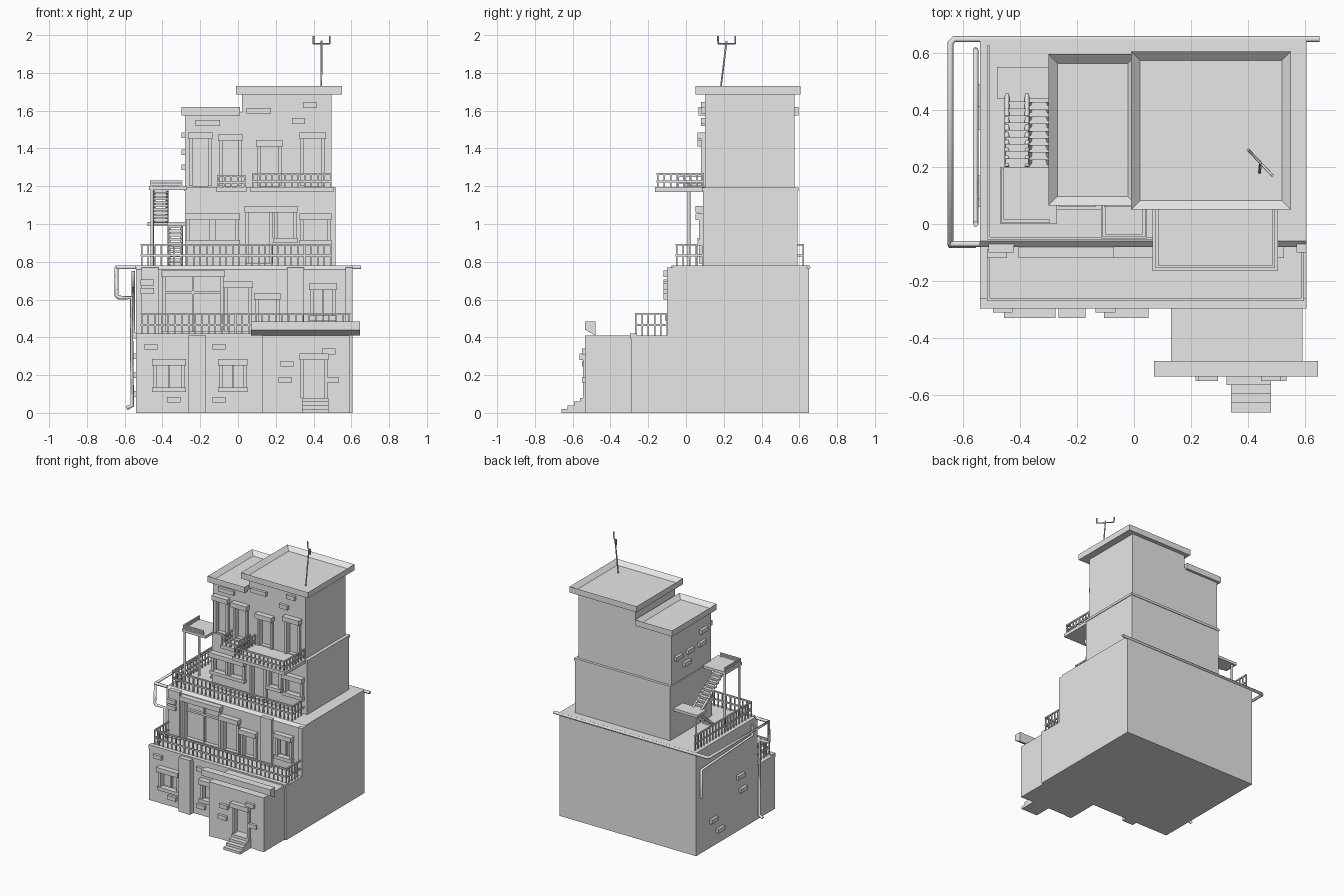
import bpy, bmesh
from mathutils import Vector

default_cube = bpy.data.objects.get("Cube")
if default_cube:
    bpy.data.objects.remove(default_cube)

plaster = bpy.data.materials.new("plain grey plaster")
plaster.use_nodes = True
GREY = (0.8, 0.8, 0.8, 1)
plaster.diffuse_color = GREY
plaster.node_tree.nodes["Principled BSDF"].inputs["Base Color"].default_value = GREY


def finish(name, bm):
    bmesh.ops.recalc_face_normals(bm, faces=bm.faces)
    mesh = bpy.data.meshes.new(name)
    bm.to_mesh(mesh)
    bm.free()
    mesh.materials.append(plaster)
    part = bpy.data.objects.new(name, mesh)
    bpy.context.collection.objects.link(part)
    return part


def add_box(bm, x, y, z):
    """Add a box spanning three (low, high) ranges."""
    verts = bmesh.ops.create_cube(bm, size=1)["verts"]
    for v in verts:
        v.co = Vector([lo + (hi - lo) * (c + 0.5) for c, (lo, hi) in zip(v.co, (x, y, z))])


def boxes(name, *spans):
    bm = bmesh.new()
    for span in spans:
        add_box(bm, *span)
    return finish(name, bm)


def around(middle, width):
    return (middle - width / 2, middle + width / 2)


def extrude_profile(name, profile, x):
    bm = bmesh.new()
    face = bm.faces.new([bm.verts.new((x[0], y, z)) for y, z in profile])
    moved = bmesh.ops.extrude_face_region(bm, geom=[face])["geom"]
    for v in moved:
        if isinstance(v, bmesh.types.BMVert):
            v.co.x = x[1]
    return finish(name, bm)


def tube(name, *paths, radius=0.01):
    curve = bpy.data.curves.new(name, "CURVE")
    curve.dimensions = "3D"
    curve.bevel_depth = radius
    curve.bevel_resolution = 1
    curve.use_fill_caps = True
    for path in paths:
        spline = curve.splines.new("POLY")
        spline.points.add(len(path) - 1)
        for point, co in zip(spline.points, path):
            point.co = (*co, 1)
    curve.materials.append(plaster)
    part = bpy.data.objects.new(name, curve)
    bpy.context.collection.objects.link(part)


def roof_tray(name, x, y, z, rim=0.045, depth=0.03):
    """Roof slab whose top sinks inside a sloping rim."""
    bm = bmesh.new()
    add_box(bm, x, y, z)
    bm.normal_update()
    top = max(bm.faces, key=lambda f: f.calc_center_median().z)
    bmesh.ops.inset_region(bm, faces=[top], thickness=rim, depth=-depth)
    return finish(name, bm)


def railing(name, path, z, height, gap=0.035):
    """Two rails and evenly spaced bars along axis-aligned corners."""
    bm = bmesh.new()
    t = 0.005
    for a, b in zip(path, path[1:]):
        a, b = Vector(a), Vector(b)
        x = (min(a.x, b.x) - t, max(a.x, b.x) + t)
        y = (min(a.y, b.y) - t, max(a.y, b.y) + t)
        for level in (z + height, z + height * 0.5):
            add_box(bm, x, y, (level - t * 2, level))
        count = max(1, round((b - a).length / gap))
        for i in range(count + 1):
            p = a.lerp(b, i / count)
            add_box(bm, around(p.x, t * 1.6), around(p.y, t * 1.6), (z, z + height))
    finish(name, bm)


def opening(name, wall, front, x, z, sill=True, bars=1):
    """Cut a recess in a front wall and trim it with jambs, lintel and sill."""
    cutter = boxes("cutter", (x, (front - 0.1, front + 0.03), z))
    cut = wall.modifiers.new("recess", "BOOLEAN")
    cut.object = cutter
    cut.solver = "EXACT"
    bpy.context.view_layer.objects.active = wall
    bpy.ops.object.modifier_apply(modifier=cut.name)
    bpy.data.objects.remove(cutter)
    proud = (front - 0.02, front + 0.02)
    spans = [(around(edge, 0.018), proud, z) for edge in x]
    wide = (x[0] - 0.015, x[1] + 0.015)
    spans.append((wide, (front - 0.04, front + 0.01), (z[1] - 0.01, z[1] + 0.025)))
    if sill:
        spans.append((wide, (front - 0.03, front + 0.01), (z[0] - 0.02, z[0] + 0.005)))
    for i in range(bars):
        middle = x[0] + (x[1] - x[0]) * (i + 1) / (bars + 1)
        spans.append((around(middle, 0.01), (front + 0.012, front + 0.03), z))
    boxes(name, *spans)


def front_bricks(name, wall_y, spots, width=0.07):
    boxes(name, *[(around(x, width), (wall_y - 0.02, wall_y + 0.01), around(z, 0.03)) for x, z in spots])


def side_bricks(name, wall_x, spots):
    boxes(name, *[((wall_x - 0.02, wall_x + 0.01), around(y, 0.08), around(z, 0.03)) for y, z in spots])


# Main walls
BASE, SECOND, THIRD, FOURTH = -0.29, -0.08, 0.09, 0.1
terrace, deck, ledge = 0.41, 0.78, 1.19
base = extrude_profile("lower_storeys", [(BASE, 0), (0.65, 0), (0.65, deck), (-0.06, deck),
                       (SECOND, deck - 0.02), (SECOND, terrace), (BASE, terrace)], (-0.54, 0.605))
third = boxes("third_storey", ((-0.28, 0.515), (THIRD, 0.59), (deck - 0.01, ledge)))
left_top = boxes("upper_left_room", ((-0.28, 0.03), (FOURTH, 0.575), (ledge - 0.01, 1.59)))
right_top = boxes("upper_right_room", ((0.02, 0.495), (FOURTH, 0.575), (ledge - 0.01, 1.7)))
roof_tray("left_roof", (-0.3, 0.01), (0.065, 0.595), (1.575, 1.62))
roof_tray("right_roof", (-0.01, 0.55), (0.05, 0.605), (1.685, 1.73))

# Entrance block, canopy and steps
porch = boxes("entrance_block", ((0.13, 0.59), (-0.53, BASE + 0.01), (0, terrace)))
opening("entrance_door", porch, -0.525, (0.34, 0.465), (0.08, 0.29), sill=False, bars=0)
boxes("entrance_trim", ((0.13, 0.185), (-0.535, -0.5), (0, terrace)),
      ((0.525, 0.59), (-0.535, -0.5), (0, terrace)), ((0.13, 0.59), (-0.535, -0.5), (0.38, terrace)))
extrude_profile("canopy", [(-0.535, 0.44), (-0.48, terrace), (-0.48, 0.485), (-0.535, 0.485)], (0.07, 0.645))
boxes("entrance_steps", *[((0.34, 0.48), (-0.66 + i * 0.033, -0.52), (i * 0.02, i * 0.02 + 0.02))
                          for i in range(4)])

# Pilasters and edge trims
boxes("pilasters", ((-0.265, -0.17), (-0.33, BASE), (0, terrace)),
      ((-0.51, -0.42), (-0.1, SECOND + 0.01), (terrace, deck - 0.01)),
      ((0.26, 0.35), (-0.1, SECOND + 0.01), (terrace, deck - 0.01)),
      ((0.57, 0.605), (-0.1, SECOND + 0.01), (terrace, deck - 0.01)))
boxes("terrace_edge", ((-0.54, 0.605), (BASE - 0.006, BASE + 0.03), (terrace - 0.02, terrace + 0.01)))
boxes("ledge_trim", ((-0.285, 0.52), (THIRD - 0.005, 0.595), (ledge - 0.015, ledge + 0.003)))

# Windows and doors, storey by storey
for i, x in enumerate(((-0.44, -0.29), (-0.09, 0.035))):
    opening(f"ground_window_{i}", base, BASE, x, (0.13, 0.26))
for i, (x, z, bars) in enumerate((((-0.39, -0.085), (0.43, 0.73), 1), ((-0.065, 0.065), (0.43, 0.67), 0),
                                  ((0.1, 0.21), (0.43, 0.61), 0), ((0.39, 0.51), (0.51, 0.66), 1))):
    opening(f"second_window_{i}", base, SECOND, x, z, sill=z[0] > 0.5, bars=bars)
boxes("big_window_crossbar", ((-0.39, -0.085), (SECOND + 0.01, SECOND + 0.03), (0.63, 0.645)))
for i, (x, z) in enumerate((((-0.265, -0.145), (0.91, 1.03)), ((-0.125, -0.005), (0.91, 1.03)),
                            ((0.05, 0.175), (0.79, 1.07)), ((0.2, 0.3), (0.92, 1.07)),
                            ((0.34, 0.48), (0.91, 1.03)))):
    opening(f"third_window_{i}", third, THIRD, x, z, sill=z[0] > 0.8, bars=0)
for i, (x, top) in enumerate((((-0.25, -0.15), 1.46), ((-0.09, 0.01), 1.45),
                              ((0.11, 0.22), 1.42), ((0.34, 0.45), 1.46))):
    wall = left_top if x[0] < 0 else right_top
    opening(f"top_door_{i}", wall, FOURTH, x, (ledge + 0.01, top), sill=False, bars=0)

# Raised bricks
front_bricks("ground_bricks", BASE, ((-0.46, 0.35), (-0.34, 0.07), (-0.1, 0.35), (-0.1, 0.07)))
front_bricks("entrance_bricks", -0.53, ((0.26, 0.26), (0.25, 0.175), (0.48, 0.325), (0.5, 0.175)))
front_bricks("second_bricks", -0.1, ((-0.48, 0.69), (-0.48, 0.645)))
front_bricks("top_bricks", FOURTH, ((0.38, 1.63), (0.32, 1.545)))
front_bricks("top_long_bricks", FOURTH, ((-0.16, 1.535), (0.11, 1.6)), width=0.13)
side_bricks("side_bricks", -0.54, ((0.45, 0.2), (0.37, 0.1), (0.13, 0.41), (0.1, 0.3)))
side_bricks("upper_side_bricks", -0.28, ((0.2, 1.47), (0.22, 1.38), (0.36, 1.38), (0.5, 1.38), (0.4, 1.3)))

# Balconies and railings
boxes("balconies", ((0.065, 0.505), (-0.165, FOURTH), (1.17, 1.195)),
      ((-0.115, 0.045), (-0.05, FOURTH), (1.17, 1.195)))
railing("large_balcony_rail", [(0.08, THIRD), (0.08, -0.15), (0.49, -0.15), (0.49, THIRD)], ledge, 0.08)
railing("small_balcony_rail", [(-0.105, THIRD), (-0.105, -0.04), (0.035, -0.04), (0.035, THIRD)], ledge, 0.07)
railing("terrace_rail", [(-0.51, -0.1), (-0.51, -0.265), (0.59, -0.265), (0.59, -0.1)], terrace, 0.12)
railing("deck_rail", [(-0.51, 0.62), (-0.51, -0.05), (0.49, -0.05), (0.49, THIRD)], deck, 0.115)

# Outside staircase with two landings
boxes("stair_landings", ((-0.47, -0.27), (0, 0.2), (1.18, 1.2)), ((-0.48, -0.27), (0.44, 0.55), (0.99, 1.01)))
steps = []
for i in range(10):
    y = 0.2 + i * 0.025
    low, high = deck + i * 0.022, 1.18 - i * 0.019
    steps.append(((-0.37, -0.3), (y, y + 0.03), (low, low + 0.015)))
    steps.append(((-0.45, -0.37), (y, y + 0.03), (high - 0.015, high)))
boxes("stair_treads", *steps)
tube("stair_stringers", *[[(x, 0.2, lo), (x, 0.46, hi)] for x, lo, hi in
                         ((-0.3, deck, 1), (-0.365, deck, 1), (-0.375, 1.18, 1), (-0.445, 1.18, 1))], radius=0.008)
tube("landing_posts", *[[(-0.455, y, deck), (-0.455, y, z)] for y, z in
                        ((0.015, 1.19), (0.185, 1.19), (0.53, 1))], radius=0.009)
railing("landing_rail", [(-0.46, 0.19), (-0.46, 0.01), (-0.3, 0.01)], 1.2, 0.03, gap=0.09)

# Drain pipes
tube("roof_pipe", [(0.65, 0.648, 0.77), (-0.63, 0.648, 0.77), (-0.643, 0.635, 0.77), (-0.643, -0.07, 0.77),
                   (-0.643, -0.075, 0.62), (-0.63, -0.075, 0.61), (-0.565, -0.075, 0.61),
                   (-0.56, -0.075, 0.04), (-0.59, -0.075, 0.025)], radius=0.011)
tube("pipe_stub", [(-0.643, -0.07, 0.77), (-0.54, -0.07, 0.77)], radius=0.011)
tube("side_pipe", [(-0.555, 0.61, 0.43), (-0.555, 0.61, 0.64), (-0.555, 0, 0.67), (-0.555, 0, 0.75)])

# Antenna
left, right = (0.4, 0.26, 1.955), (0.485, 0.17, 1.955)
tips = [(p[0], p[1], 1.995) for p in (left, right)]
tube("antenna", [(0.44, 0.18, 1.69), (0.443, 0.215, 1.97)], [tips[0], left, right, tips[1]], radius=0.005)
